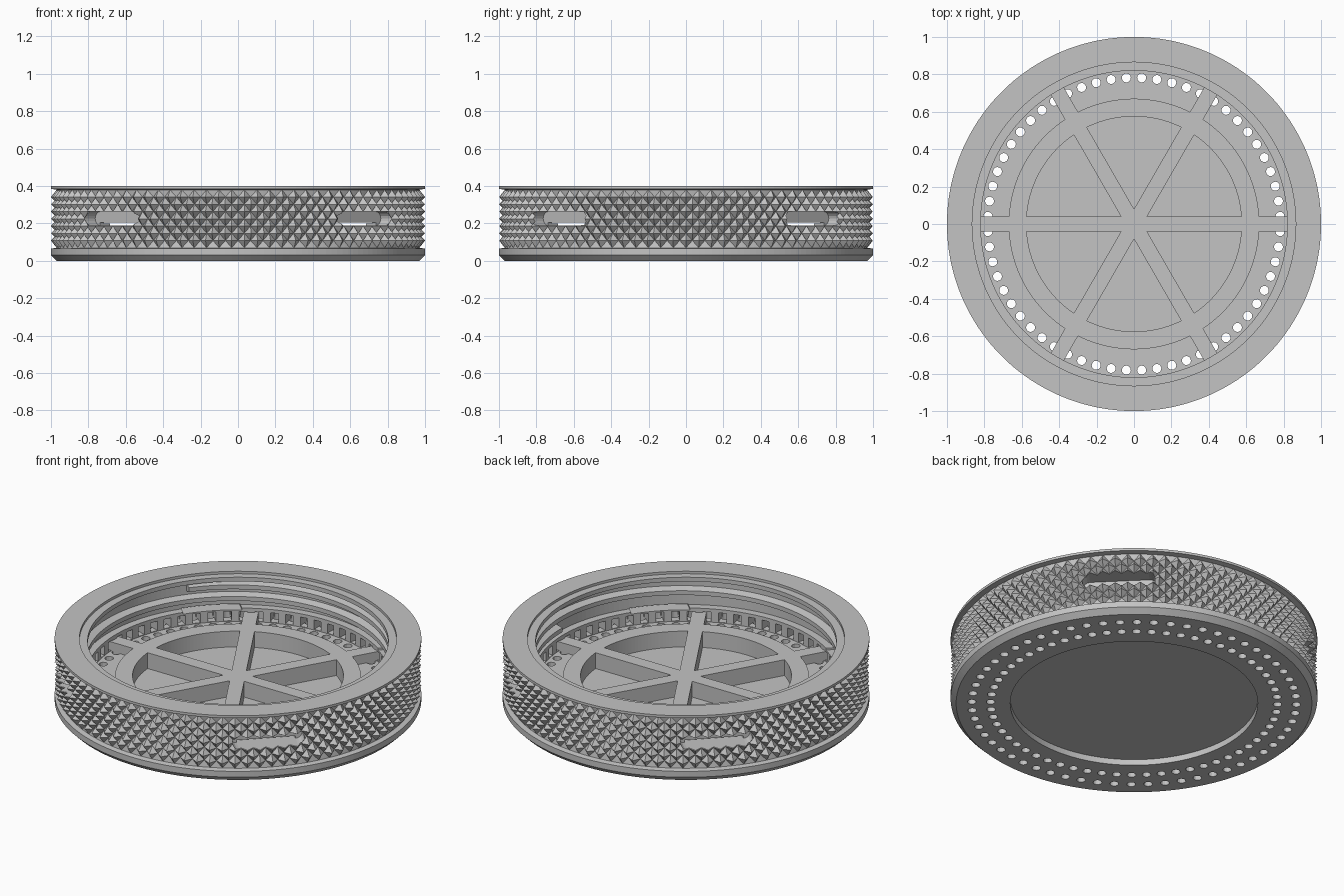
import bpy, bmesh, math
from mathutils import Matrix, Vector

if "Cube" in bpy.data.objects:
    bpy.data.objects.remove(bpy.data.objects["Cube"], do_unlink=True)

grey = bpy.data.materials.new("light_grey")
grey.use_nodes = True
COLOUR = (0.55, 0.55, 0.55, 1)
grey.diffuse_color = COLOUR
grey.node_tree.nodes["Principled BSDF"].inputs["Base Color"].default_value = COLOUR

COLS = 180          # columns round the lid, two per knurl diamond
HOLES = 60


def finish(bm, name):
    bmesh.ops.recalc_face_normals(bm, faces=bm.faces)
    mesh = bpy.data.meshes.new(name)
    bm.to_mesh(mesh)
    bm.free()
    mesh.materials.append(grey)
    obj = bpy.data.objects.new(name, mesh)
    bpy.context.collection.objects.link(obj)
    return obj


def spin(angle):
    return Matrix.Rotation(angle, 4, 'Z')


def add_box(bm, lo, hi, turn):
    """Box from corner lo to corner hi, turned about the lid's axis."""
    lo, hi = Vector(lo), Vector(hi)
    mat = spin(turn) @ Matrix.Translation((lo + hi) / 2) @ Matrix.Diagonal((*(hi - lo), 1))
    bmesh.ops.create_cube(bm, size=1, matrix=mat)


def boolean(body, tool, operation):
    tool.hide_render = True
    mod = body.modifiers.new(tool.name, 'BOOLEAN')
    mod.operation, mod.solver, mod.object = operation, 'EXACT', tool
    bpy.context.view_layer.objects.active = body
    bpy.ops.object.modifier_apply(modifier=mod.name)
    bpy.data.objects.remove(tool, do_unlink=True)


# Lid body: a lathe whose outer rows zigzag into a diamond knurl
ROWS, KNURL_LOW, KNURL_HIGH = 8, 0.07, 0.38
profile = [(0.675, 0.035, 0), (0.675, 0, 0), (0.97, 0, 0), (1, 0.03, 0), (1, 0.065, 0)]
for row in range(ROWS + 1):
    z = KNURL_LOW + (KNURL_HIGH - KNURL_LOW) * row / ROWS
    inner_row = 0 < row < ROWS
    profile.append((0.963 if inner_row else 0.97, z, 1 + row % 2 if inner_row else 0))
profile += [(1, 0.385, 0), (1, 0.4, 0), (0.865, 0.4, 0), (0.865, 0.385, 0),
            (0.82, 0.385, 0), (0.82, 0.36, 0), (0.865, 0.345, 0), (0.865, 0.2, 0),
            (0.82, 0.2, 0), (0.82, 0.12, 0), (0.67, 0.12, 0), (0.67, 0.175, 0),
            (0.575, 0.175, 0), (0.575, 0.08, 0)]

bm = bmesh.new()
rings = []
for r, z, kind in profile:
    ring = []
    for i in range(COLS):
        a = math.tau * i / COLS
        rr = 1.0 if kind and (i + kind) % 2 == 0 else r
        ring.append(bm.verts.new((rr * math.cos(a), rr * math.sin(a), z)))
    rings.append(ring)
for k in range(len(rings) - 1):
    low, high = rings[k], rings[k + 1]
    kind, above = profile[k][2], profile[k + 1][2]
    for i in range(COLS):
        j = (i + 1) % COLS
        a, b, c, d = low[i], low[j], high[j], high[i]
        if not (kind or above):
            bm.faces.new((a, b, c, d))
            continue
        # split along the valleys so each diamond becomes a pyramid
        peak_at_a = (i + kind) % 2 == 0 if kind else (i + above) % 2 == 1
        if peak_at_a:
            bm.faces.new((a, b, d))
            bm.faces.new((b, c, d))
        else:
            bm.faces.new((a, b, c))
            bm.faces.new((a, c, d))
bm.faces.new(rings[0])
bm.faces.new(rings[-1])
body = finish(bm, "knurled_lid")

# Two rings of drain holes, the outer one blind below the wall
bm = bmesh.new()
for k in range(HOLES):
    angle = math.tau * (k + 0.5) / HOLES
    for radius, top in ((0.782, 0.16), (0.885, 0.15)):
        mat = spin(angle) @ Matrix.Translation((radius, 0, top / 2 - 0.02))
        bmesh.ops.create_cone(bm, cap_ends=True, segments=14, radius1=0.024,
                              radius2=0.024, depth=top + 0.04, matrix=mat)
boolean(body, finish(bm, "hole_cutter"), 'DIFFERENCE')

# Notches that join the outer holes to the inside
bm = bmesh.new()
for k in range(HOLES):
    add_box(bm, (0.812, -0.022, 0.124), (0.9, 0.022, 0.18), math.tau * (k + 0.5) / HOLES)
boolean(body, finish(bm, "notch_cutter"), 'DIFFERENCE')

# Four round-ended side slots
bm = bmesh.new()
for k in range(4):
    turn = spin(math.radians(45 + 90 * k))
    outline = []
    for s in range(18):
        side = 1 if s < 9 else -1
        a = math.pi * (s % 9) / 8 - math.pi / 2 + (0 if side > 0 else math.pi)
        outline.append((side * 0.163 + 0.037 * math.cos(a), 0.226 + 0.037 * math.sin(a)))
    ends = [[bm.verts.new(turn @ Vector((x, y, z))) for y, z in outline] for x in (0.88, 1.1)]
    for end in ends:
        bm.faces.new(end)
    for s in range(18):
        t = (s + 1) % 18
        bm.faces.new((ends[0][s], ends[0][t], ends[1][t], ends[1][s]))
boolean(body, finish(bm, "slot_cutter"), 'DIFFERENCE')

# Narrow openings through the wall at the foot of each slot
bm = bmesh.new()
for k in range(4):
    add_box(bm, (0.76, -0.163, 0.189), (0.95, 0.163, 0.204), math.radians(45 + 90 * k))
boolean(body, finish(bm, "opening_cutter"), 'DIFFERENCE')

# Three crossing ribs on the floor
for k in range(3):
    bm = bmesh.new()
    add_box(bm, (-0.84, -0.04, 0.07), (0.84, 0.04, 0.175), math.radians(60 * k))
    boolean(body, finish(bm, "rib"), 'UNION')

# Inner screw thread: a trapezoid swept along a helix
bm = bmesh.new()
TURNS, PITCH, STEPS = 1.4, 0.07, 200
section = [(0.872, -0.026), (0.823, -0.013), (0.823, 0.013), (0.872, 0.026)]
previous = None
for s in range(STEPS + 1):
    a = math.tau * TURNS * s / STEPS
    z = 0.23 + PITCH * TURNS * s / STEPS
    loop = [bm.verts.new((r * math.cos(a), r * math.sin(a), z + dz)) for r, dz in section]
    if previous:
        for i in range(4):
            j = (i + 1) % 4
            bm.faces.new((previous[i], previous[j], loop[j], loop[i]))
    if s in (0, STEPS):
        bm.faces.new(loop)
    previous = loop
finish(bm, "screw_thread")
